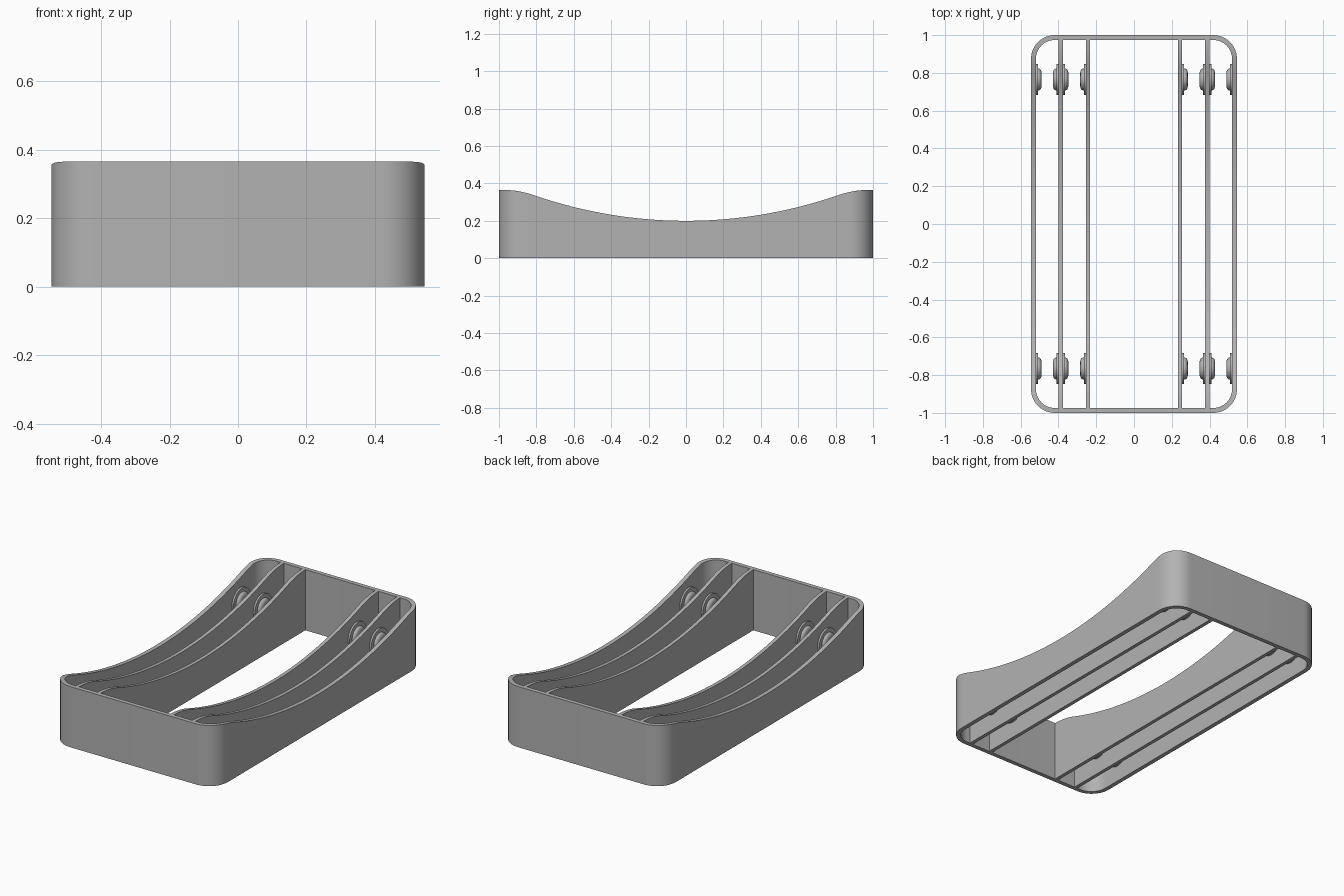
import bpy, bmesh, math
from mathutils import Matrix

cube = bpy.data.objects.get("Cube")
if cube:
    bpy.data.objects.remove(cube, do_unlink=True)

grey = bpy.data.materials.new("plain grey")
grey.use_nodes = True
grey.diffuse_color = (0.45, 0.45, 0.45, 1)
grey.node_tree.nodes["Principled BSDF"].inputs["Base Color"].default_value = grey.diffuse_color

HALF_W, HALF_L, WALL, CORNER = 0.545, 1.0, 0.026, 0.125
SADDLE_R, BLEND, FLAT = 2.48, 0.81, 0.98


def top_height(y):
    """Dished top edge: circular sag blending into level ends."""
    y = min(abs(y), FLAT)
    a = min(y, BLEND)
    root = math.sqrt(SADDLE_R ** 2 - a * a)
    z = 0.2 + SADDLE_R - root
    if y > BLEND:
        d = y - BLEND
        z += a / root * (d - d * d / (2 * (FLAT - BLEND)))
    return z


def finish(name, bm):
    bmesh.ops.recalc_face_normals(bm, faces=bm.faces)
    mesh = bpy.data.meshes.new(name)
    bm.to_mesh(mesh)
    bm.free()
    mesh.materials.append(grey)
    obj = bpy.data.objects.new(name, mesh)
    bpy.context.collection.objects.link(obj)
    bpy.ops.object.select_all(action="DESELECT")
    obj.select_set(True)
    bpy.context.view_layer.objects.active = obj
    bpy.ops.object.shade_smooth_by_angle(angle=math.radians(30))
    return obj


def wall_strip(name, side_a, side_b, closed):
    """Solid wall between two plan paths, cut by the dished top."""
    bm = bmesh.new()
    rows = []
    for (ax, ay), (bx, by) in zip(side_a, side_b):
        rows.append([bm.verts.new(p) for p in (
            (ax, ay, 0), (ax, ay, top_height(ay)),
            (bx, by, top_height(by)), (bx, by, 0))])
    n = len(rows)
    for i in range(n if closed else n - 1):
        r, s = rows[i], rows[(i + 1) % n]
        for k in range(4):
            m = (k + 1) % 4
            bm.faces.new((r[k], r[m], s[m], s[k]))
    if not closed:
        bm.faces.new(rows[0])
        bm.faces.new(rows[-1])
    return finish(name, bm)


def rounded_outline(hw, hl, radius, arc=12, side=48):
    pts = []
    corners = [(1, 1), (-1, 1), (-1, -1), (1, -1)]
    for q, (sx, sy) in enumerate(corners):
        cx, cy = sx * (hw - radius), sy * (hl - radius)
        for i in range(arc + 1):
            t = math.pi / 2 * (q + i / arc)
            pts.append((cx + radius * math.cos(t), cy + radius * math.sin(t)))
        # subdivide the long sides so the top can curve
        if q % 2:
            x, y = pts[-1]
            pts += [(x, y - 2 * y * i / side) for i in range(1, side)]
    return pts


# Rounded rectangular outer frame
wall_strip("outer_frame",
           rounded_outline(HALF_W, HALF_L, CORNER),
           rounded_outline(HALF_W - WALL, HALF_L - WALL, CORNER - WALL), True)

# Long inner ribs
RIB = 0.011
END = HALF_L - WALL / 2
ys = [END * (i / 36 - 1) for i in range(73)]
for side, label in ((1, "left"), (-1, "right")):
    for x, place in ((0.388, "outer"), (0.244, "inner")):
        wall_strip(f"{label}_{place}_rib",
                   [(side * x - RIB, y) for y in ys],
                   [(side * x + RIB, y) for y in ys], False)


def boss(name, x, y, facing):
    """Stepped round stud turned about the x axis."""
    profile = [(0.082, -0.004), (0.082, 0.011), (0.058, 0.011), (0.058, 0.016),
               (0.054, 0.023), (0.046, 0.028), (0.034, 0.030)]
    bm = bmesh.new()
    n = 40
    rings = [[bm.verts.new((h * facing, r * math.cos(2 * math.pi * i / n),
                            r * math.sin(2 * math.pi * i / n))) for i in range(n)]
             for r, h in profile]
    for a, b in zip(rings, rings[1:]):
        for i in range(n):
            j = (i + 1) % n
            bm.faces.new((a[i], a[j], b[j], b[i]))
    bm.faces.new(rings[0])
    bm.faces.new(rings[-1])
    bmesh.ops.transform(bm, matrix=Matrix.Translation((x, y, 0.18)), verts=bm.verts)
    finish(name, bm)


# Studs facing each other across every narrow channel
mounts = [(HALF_W - WALL, -1, "frame"), (0.388 + RIB, 1, "outer_rib_outside"),
          (0.388 - RIB, -1, "outer_rib_inside"), (0.244 + RIB, 1, "inner_rib")]
for side, label in ((1, "left"), (-1, "right")):
    for y, end in ((-0.765, "front"), (0.765, "back")):
        for x, facing, place in mounts:
            boss(f"{label}_{end}_{place}_stud", side * x, y, side * facing)
